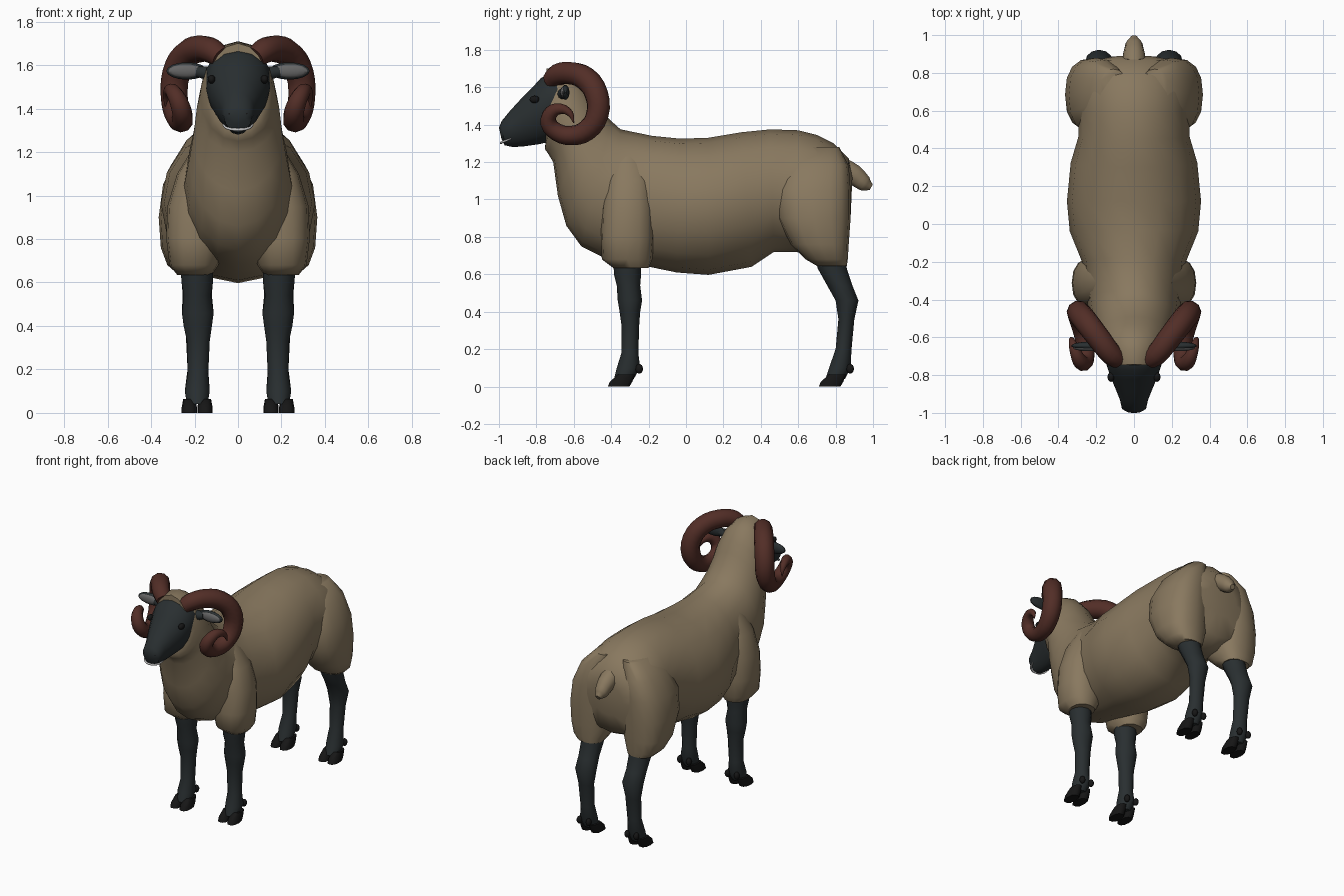
import bpy, bmesh, math
from mathutils import Vector as V


def material(name, rgb):
    m = bpy.data.materials.new(name)
    m.diffuse_color = (*rgb, 1)
    return m


WOOL = material("wool", (0.25, 0.19, 0.115))
SKIN = material("dark_skin", (0.022, 0.028, 0.030))
HORN = material("horn", (0.085, 0.027, 0.020))
HOOF = material("hoof", (0.008, 0.008, 0.008))
GREY = material("ear_inside", (0.13, 0.13, 0.13))
WHITE = material("mouth_line", (0.7, 0.7, 0.7))


def finish(name, mesh, mat, mirror):
    mesh.materials.clear()
    mesh.materials.append(mat)
    mesh.shade_smooth()
    ob = bpy.data.objects.new(name, mesh)
    bpy.context.collection.objects.link(ob)
    if mirror:
        ob.modifiers.new("mirror", 'MIRROR').use_mirror_merge = False
    return ob


def loft(name, rings, mat, mirror=False, n=16, power=1.0, pear=0.0):
    """Skin closed rings given as (centre, u axis, v axis)."""
    bm = bmesh.new()
    loops = []
    for c, u, v in rings:
        loop = []
        for i in range(n):
            a = 2 * math.pi * i / n
            ca, sa = math.cos(a), math.sin(a)
            pu = math.copysign(abs(ca) ** power, ca)
            pv = math.copysign(abs(sa) ** power, sa) * (1 + pear * ca)
            loop.append(bm.verts.new(c + u * pu + v * pv))
        loops.append(loop)
    for a, b in zip(loops, loops[1:]):
        for i in range(n):
            j = (i + 1) % n
            bm.faces.new((a[i], a[j], b[j], b[i]))
    bm.faces.new(loops[0])
    bm.faces.new(loops[-1])
    bmesh.ops.recalc_face_normals(bm, faces=bm.faces)
    mesh = bpy.data.meshes.new(name)
    bm.to_mesh(mesh)
    bm.free()
    return finish(name, mesh, mat, mirror)


def spine(rows):
    """Rows: top y, top z, bottom y, bottom z, half width."""
    out = []
    for yt, zt, yb, zb, w in rows:
        t, b = V((0, yt, zt)), V((0, yb, zb))
        out.append(((t + b) / 2, (t - b) / 2, V((w, 0, 0))))
    return out


def stack(rows):
    """Rows: z, y front, y back, x inner, x outer."""
    return [(V(((x0 + x1) / 2, (y0 + y1) / 2, z)), V(((x1 - x0) / 2, 0, 0)),
             V((0, (y1 - y0) / 2, 0))) for z, y0, y1, x0, x1 in rows]


def tube(name, pts, mat, mirror=False, res=3):
    """Points: x, y, z, radius."""
    cu = bpy.data.curves.new(name, 'CURVE')
    cu.dimensions = '3D'
    cu.bevel_depth = 1.0
    cu.bevel_resolution = 3
    cu.resolution_u = res
    cu.use_fill_caps = True
    sp = cu.splines.new('BEZIER')
    sp.bezier_points.add(len(pts) - 1)
    for bp, (x, y, z, r) in zip(sp.bezier_points, pts):
        bp.co, bp.radius = (x, y, z), r
        bp.handle_left_type = bp.handle_right_type = 'AUTO'
    tmp = bpy.data.objects.new(name + "_path", cu)
    bpy.context.collection.objects.link(tmp)
    bpy.context.view_layer.update()
    dg = bpy.context.evaluated_depsgraph_get()
    mesh = bpy.data.meshes.new_from_object(tmp.evaluated_get(dg))
    bpy.data.objects.remove(tmp)
    return finish(name, mesh, mat, mirror)


def blob(name, centre, size, mat):
    bm = bmesh.new()
    bmesh.ops.create_uvsphere(bm, u_segments=14, v_segments=8, radius=1)
    bmesh.ops.scale(bm, vec=size, verts=bm.verts)
    bmesh.ops.translate(bm, vec=centre, verts=bm.verts)
    mesh = bpy.data.meshes.new(name)
    bm.to_mesh(mesh)
    bm.free()
    return finish(name, mesh, mat, True)


# Woolly body and neck
loft("body", spine([
    (0.89, 1.13, 0.88, 0.90, 0.12), (0.87, 1.22, 0.84, 0.76, 0.25),
    (0.79, 1.30, 0.74, 0.71, 0.29), (0.70, 1.345, 0.66, 0.71, 0.30),
    (0.60, 1.37, 0.58, 0.72, 0.295), (0.45, 1.375, 0.47, 0.72, 0.295),
    (0.30, 1.36, 0.35, 0.64, 0.335), (0.12, 1.33, 0.12, 0.597, 0.355),
    (-0.03, 1.325, -0.05, 0.61, 0.34), (-0.18, 1.34, -0.22, 0.645, 0.275),
    (-0.35, 1.375, -0.44, 0.69, 0.25), (-0.40, 1.42, -0.56, 0.75, 0.24),
    (-0.44, 1.46, -0.64, 0.86, 0.225), (-0.49, 1.53, -0.685, 1.02, 0.205),
    (-0.53, 1.60, -0.71, 1.20, 0.19), (-0.59, 1.67, -0.74, 1.25, 0.175),
    (-0.66, 1.71, -0.755, 1.27, 0.16), (-0.745, 1.70, -0.75, 1.30, 0.135),
]), WOOL)

# Woolly upper legs
loft("shoulder", stack([
    (0.635, -0.39, -0.20, 0.12, 0.28), (0.68, -0.45, -0.18, 0.09, 0.315),
    (0.80, -0.455, -0.17, 0.06, 0.33), (0.95, -0.45, -0.17, 0.05, 0.325),
    (1.10, -0.43, -0.18, 0.04, 0.28), (1.23, -0.40, -0.22, 0.04, 0.20),
]), WOOL, True, power=0.85)
loft("thigh", stack([
    (0.645, 0.70, 0.86, 0.11, 0.285), (0.68, 0.64, 0.865, 0.09, 0.325),
    (0.76, 0.56, 0.87, 0.06, 0.355), (0.90, 0.49, 0.88, 0.05, 0.365),
    (1.05, 0.48, 0.88, 0.05, 0.345), (1.18, 0.52, 0.87, 0.05, 0.28),
    (1.28, 0.60, 0.82, 0.04, 0.18),
]), WOOL, True, power=0.8)

# Tail
tube("tail", [(0, 0.82, 1.17, 0.065), (0, 0.90, 1.13, 0.058),
              (0, 0.955, 1.085, 0.045), (0, 0.99, 1.065, 0.018)], WOOL)

# Lower legs
loft("front_leg", stack([
    (0.70, -0.39, -0.24, 0.115, 0.265), (0.60, -0.385, -0.24, 0.115, 0.26),
    (0.54, -0.37, -0.245, 0.125, 0.25), (0.46, -0.365, -0.235, 0.112, 0.258),
    (0.40, -0.355, -0.245, 0.12, 0.25), (0.33, -0.345, -0.25, 0.13, 0.235),
    (0.18, -0.345, -0.255, 0.137, 0.232), (0.10, -0.37, -0.245, 0.13, 0.245),
    (0.04, -0.385, -0.28, 0.14, 0.235),
]), SKIN, True, n=12)
loft("hind_leg", stack([
    (0.72, 0.68, 0.85, 0.115, 0.265), (0.63, 0.705, 0.86, 0.115, 0.26),
    (0.54, 0.755, 0.89, 0.12, 0.255), (0.46, 0.80, 0.922, 0.112, 0.258),
    (0.36, 0.815, 0.90, 0.13, 0.24), (0.20, 0.80, 0.885, 0.137, 0.232),
    (0.10, 0.765, 0.88, 0.13, 0.245), (0.04, 0.745, 0.85, 0.14, 0.235),
]), SKIN, True, n=12)

# Cloven hooves and dewclaws
for leg, y in (("front", 0.0), ("hind", 1.128)):
    for side, x in (("inner", 0.152), ("outer", 0.224)):
        loft(f"{leg}_{side}_hoof", stack([
            (0.0, y - 0.42, y - 0.30, x - 0.035, x + 0.035),
            (0.025, y - 0.41, y - 0.285, x - 0.035, x + 0.035),
            (0.065, y - 0.365, y - 0.27, x - 0.028, x + 0.028)]),
            HOOF, True, n=10, power=0.8)
        blob(f"{leg}_{side}_dewclaw", (x, y - 0.25, 0.095), (0.018, 0.02, 0.026), HOOF)

# Head
loft("head", spine([
    (-1.0, 1.385, -0.987, 1.325, 0.035), (-0.985, 1.42, -0.97, 1.29, 0.064),
    (-0.94, 1.475, -0.925, 1.28, 0.074), (-0.885, 1.535, -0.86, 1.285, 0.098),
    (-0.825, 1.595, -0.79, 1.295, 0.125), (-0.775, 1.65, -0.72, 1.31, 0.145),
    (-0.72, 1.675, -0.64, 1.38, 0.15), (-0.64, 1.66, -0.58, 1.45, 0.13),
]), SKIN, pear=0.12)
blob("eye", (0.122, -0.81, 1.535), (0.018, 0.026, 0.02), HOOF)
blob("nostril", (0.032, -0.984, 1.375), (0.015, 0.01, 0.012), HOOF)
tube("mouth", [(-0.068, -0.935, 1.325, 0.004), (-0.05, -0.975, 1.31, 0.006),
               (0, -0.989, 1.303, 0.007), (0.05, -0.975, 1.31, 0.006),
               (0.068, -0.935, 1.325, 0.004)], WHITE)

# Ears
tube("ear_root", [(0.12, -0.66, 1.56, 0.035), (0.19, -0.65, 1.57, 0.025)], SKIN, True)
blob("ear", (0.235, -0.645, 1.573), (0.097, 0.022, 0.040), SKIN)
blob("ear_inside", (0.24, -0.657, 1.573), (0.082, 0.016, 0.031), GREY)

# Curled horns
tube("horn", [
    (0.08, -0.72, 1.635, 0.050), (0.12, -0.69, 1.665, 0.058),
    (0.175, -0.62, 1.675, 0.062), (0.24, -0.535, 1.645, 0.064),
    (0.285, -0.478, 1.56, 0.064), (0.293, -0.475, 1.45, 0.062),
    (0.28, -0.53, 1.37, 0.057), (0.262, -0.61, 1.342, 0.052),
    (0.255, -0.69, 1.36, 0.048), (0.265, -0.735, 1.41, 0.044),
    (0.29, -0.72, 1.465, 0.038), (0.312, -0.67, 1.485, 0.029),
    (0.328, -0.62, 1.46, 0.018), (0.335, -0.60, 1.41, 0.003),
], HORN, True)

# Keep only hard edges sharp
bpy.ops.object.select_all(action='SELECT')
bpy.context.view_layer.objects.active = bpy.data.objects["body"]
bpy.ops.object.shade_smooth_by_angle(angle=math.radians(50))
